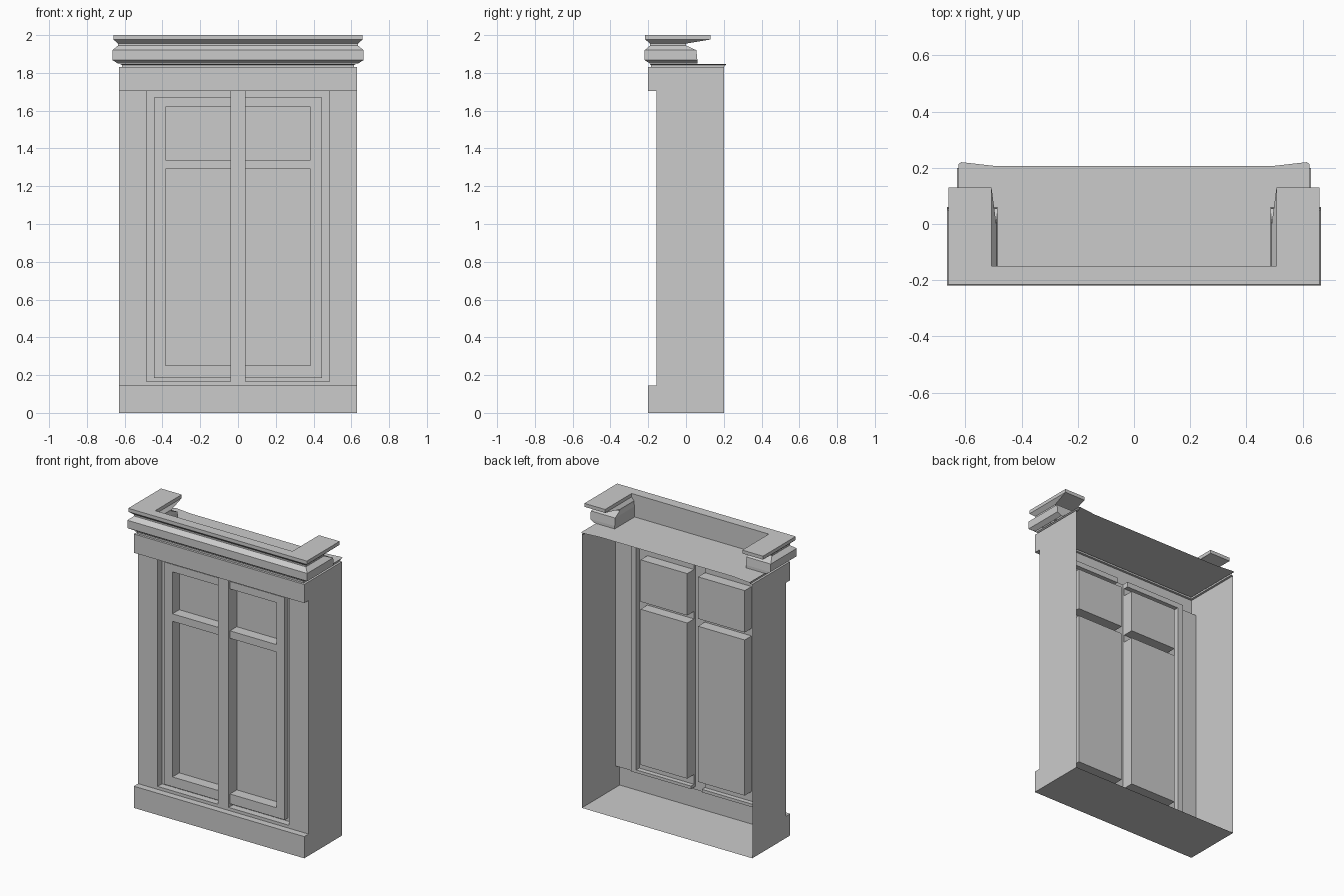
import bpy, bmesh

if "Cube" in bpy.data.objects:
    bpy.data.objects.remove(bpy.data.objects["Cube"])


def finish(name, bm):
    """Merge shared points, remove flat edges and make the object."""
    bmesh.ops.remove_doubles(bm, verts=bm.verts, dist=1e-5)
    bmesh.ops.dissolve_limit(bm, angle_limit=0.01, verts=bm.verts, edges=bm.edges)
    bmesh.ops.recalc_face_normals(bm, faces=bm.faces)
    me = bpy.data.meshes.new(name)
    bm.to_mesh(me)
    bm.free()
    ob = bpy.data.objects.new(name, me)
    bpy.context.collection.objects.link(ob)
    return ob


def face(bm, pts):
    return bm.faces.new([bm.verts.new(p) for p in pts])


def loft(bm, rings, closed):
    """Bridge successive rings of equal length."""
    n = len(rings[0])
    for a, b in zip(rings, rings[1:]):
        for i in range(n if closed else n - 1):
            j = (i + 1) % n
            face(bm, [a[i], a[j], b[j], b[i]])


# Cabinet shell: stepped front, sides and floor, open at the back
BACK, PROUD, FRAME, DOOR, CHANNEL, PANEL = 0.2, -0.2, -0.155, -0.142, -0.11, -0.07
half = [0.04, 0.385, 0.445, 0.485, 0.63]
xs = [-x for x in reversed(half)] + half
zs = [0, 0.145, 0.165, 0.185, 0.25, 1.29, 1.34, 1.62, 1.67, 1.705, 1.83]


def depth(x, z):
    x = abs(x)
    if z < 0.145 or z > 1.705:
        return PROUD                      # plinth and frieze
    if x < 0.04 or x > 0.485 or z < 0.165:
        return FRAME                      # posts and sill
    if x > 0.445 or z < 0.185 or z > 1.67:
        return CHANNEL                    # gap around the doors
    if x < 0.385 and (0.25 < z < 1.29 or 1.34 < z < 1.62):
        return PANEL                      # sunk door panels
    return DOOR


bm = bmesh.new()
nx, nz = len(xs) - 1, len(zs) - 1
d = [[depth((xs[i] + xs[i + 1]) / 2, (zs[k] + zs[k + 1]) / 2) for k in range(nz)]
     for i in range(nx)]
for i in range(nx):
    for k in range(nz):
        x0, x1, z0, z1, y = xs[i], xs[i + 1], zs[k], zs[k + 1], d[i][k]
        face(bm, [(x0, y, z0), (x1, y, z0), (x1, y, z1), (x0, y, z1)])
        # step or outer wall on the left, outer wall on the far right
        left = d[i - 1][k] if i else BACK
        walls = [(x0, left)] + ([(x1, BACK)] if i == nx - 1 else [])
        for x, o in walls:
            if o != y:
                face(bm, [(x, y, z0), (x, o, z0), (x, o, z1), (x, y, z1)])
        # step or floor below
        low = d[i][k - 1] if k else BACK
        if low != y:
            face(bm, [(x0, y, z0), (x1, y, z0), (x1, low, z0), (x0, low, z0)])
finish("cabinet_body", bm)

# Top board with a small moulded edge on the front and sides
bm = bmesh.new()
edge = [(1.83, 0.63, -0.2, 0.2), (1.83, 0.615, -0.185, 0.2),
        (1.842, 0.615, -0.185, 0.21), (1.848, 0.625, -0.195, 0.213)]
loft(bm, [[(-x, b, z), (-x, f, z), (x, f, z), (x, b, z)] for z, x, f, b in edge], False)
right = [(0.625, -0.195), (0.625, 0.213), (0.615, 0.22), (0.49, 0.206)]
outline = right + [(-x, y) for x, y in reversed(right)]
face(bm, [(x, y, 1.848) for x, y in outline])
finish("top_board", bm)

# Cornice: U-shaped rings (height, outer x, front y, end y, inner x)
bm = bmesh.new()
profile = [(1.849, 0.635, -0.19, 0.06, 0.485), (1.868, 0.665, -0.219, 0.06, 0.485),
           (1.92, 0.665, -0.219, 0.055, 0.485), (1.945, 0.635, -0.19, 0.0, 0.49),
           (1.955, 0.635, -0.19, 0.0, 0.49), (1.977, 0.66, -0.216, 0.13, 0.507),
           (2.0, 0.66, -0.216, 0.13, 0.507)]
rings = [[(-o, e, z), (-o, f, z), (o, f, z), (o, e, z),
          (i, e, z), (i, -0.15, z), (-i, -0.15, z), (-i, e, z)]
         for z, o, f, e, i in profile]
loft(bm, rings, True)
face(bm, rings[-1])
finish("cornice", bm)
